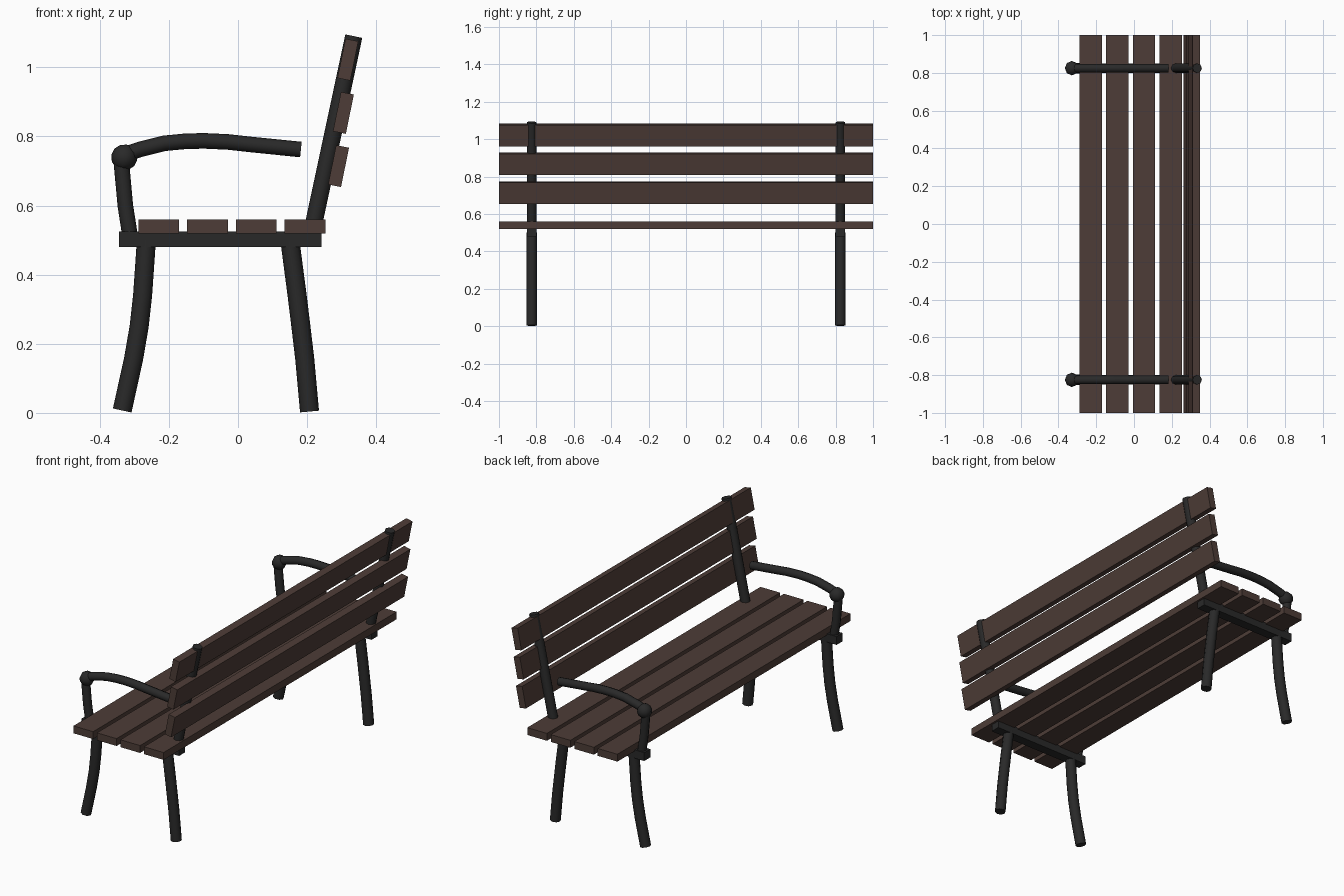
import bpy, bmesh, math
from mathutils import Vector, Matrix

if "Cube" in bpy.data.objects:
    bpy.data.objects.remove(bpy.data.objects["Cube"])


def material(name, rgb):
    m = bpy.data.materials.new(name)
    m.diffuse_color = (*rgb, 1)
    m.use_nodes = True
    m.node_tree.nodes["Principled BSDF"].inputs["Base Color"].default_value = m.diffuse_color
    return m


IRON = material("black iron", (0.022, 0.022, 0.022))
WOOD = material("dark brown wood", (0.075, 0.046, 0.038))
SIDE_Y = 0.825


def make_object(name, bm, mat, smooth=False):
    bmesh.ops.recalc_face_normals(bm, faces=bm.faces)
    me = bpy.data.meshes.new(name)
    bm.to_mesh(me)
    bm.free()
    me.materials.append(mat)
    ob = bpy.data.objects.new(name, me)
    bpy.context.collection.objects.link(ob)
    if smooth:
        bpy.ops.object.select_all(action='DESELECT')
        ob.select_set(True)
        bpy.context.view_layer.objects.active = ob
        bpy.ops.object.shade_smooth_by_angle(angle=math.radians(50))
    return ob


def box(name, centre, size, mat, tilt=0.0):
    bm = bmesh.new()
    mtx = (Matrix.Translation(centre) @ Matrix.Rotation(tilt, 4, 'Y')
           @ Matrix.Diagonal((*size, 1)))
    bmesh.ops.create_cube(bm, size=1, matrix=mtx)
    return make_object(name, bm, mat)


def tube(name, path, y, radius, sides=8):
    """Sweep a round section along (x, z) points in a plane of constant y."""
    pts = [Vector((x, y, z)) for x, z in path]
    bm = bmesh.new()
    rings = []
    for i, p in enumerate(pts):
        t = (pts[min(i + 1, len(pts) - 1)] - pts[max(i - 1, 0)]).normalized()
        n = Vector((-t.z, 0, t.x))
        rings.append([bm.verts.new(p + radius * (math.cos(a) * n + math.sin(a) * Vector((0, 1, 0))))
                      for a in (math.tau * k / sides for k in range(sides))])
    for a, b in zip(rings, rings[1:]):
        for k in range(sides):
            j = (k + 1) % sides
            bm.faces.new((a[k], a[j], b[j], b[k]))
    bm.faces.new(rings[0])
    bm.faces.new(rings[-1])
    return make_object(name, bm, IRON, True)


# Seat slats
for i in range(4):
    box(f"seat_slat_{i + 1}", (-0.229 + i * 0.141, 0, 0.539), (0.118, 2, 0.040), WOOD)

# Backrest slats, leaning with the back posts
for i, (x, z) in enumerate([(0.318, 1.022), (0.305, 0.868), (0.291, 0.714)]):
    box(f"back_slat_{i + 1}", (x, 0, z), (0.038, 2, 0.116), WOOD, math.radians(11.5))

# Iron frame at each end
for side, y in (("left", -SIDE_Y), ("right", SIDE_Y)):
    box(f"seat_rail_{side}", (-0.0515, y, 0.503), (0.587, 0.052, 0.045), IRON)
    tube(f"front_leg_{side}", [(-0.335, 0.007), (-0.302, 0.157), (-0.286, 0.25),
                               (-0.276, 0.34), (-0.265, 0.50)], y, 0.0275)
    tube(f"rear_leg_{side}", [(0.207, 0.004), (0.193, 0.157), (0.182, 0.25),
                              (0.171, 0.34), (0.150, 0.50)], y, 0.0275)
    tube(f"back_post_{side}", [(0.210, 0.505), (0.335, 1.090)], y, 0.025)
    tube(f"arm_post_{side}", [(-0.312, 0.51), (-0.326, 0.60), (-0.337, 0.72)], y, 0.0225)
    tube(f"armrest_{side}", [(-0.325, 0.748), (-0.285, 0.762), (-0.213, 0.780), (-0.150, 0.786),
                             (-0.097, 0.787), (-0.030, 0.784), (0.033, 0.777),
                             (0.182, 0.762)], y, 0.0225)
    # Round joint between arm post and armrest
    bm = bmesh.new()
    bmesh.ops.create_uvsphere(bm, u_segments=8, v_segments=6, radius=0.038,
                              matrix=Matrix.Translation((-0.329, y, 0.739)) @ Matrix.Rotation(0.2, 4, 'Y'))
    make_object(f"arm_knob_{side}", bm, IRON, True)
